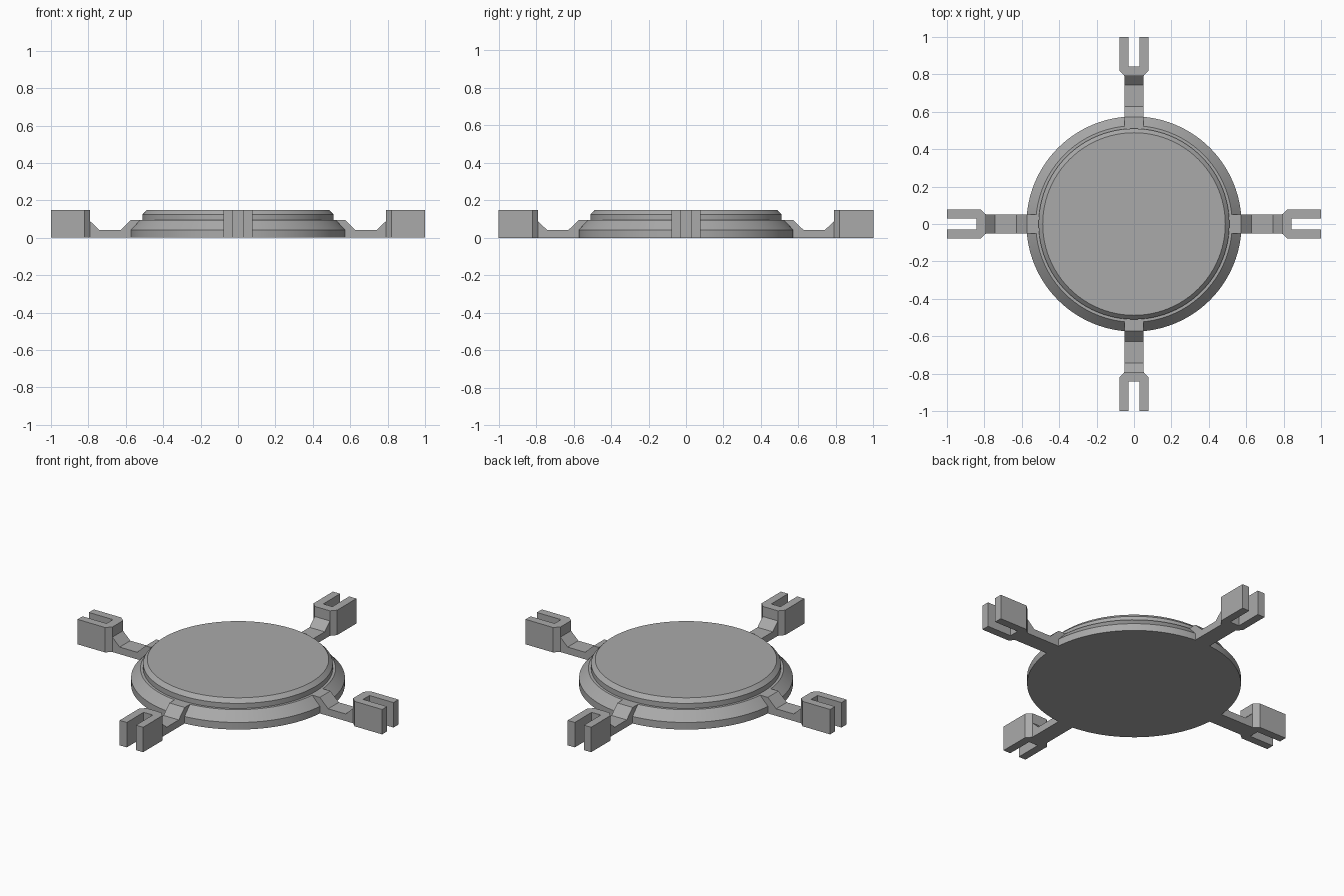
import bpy, bmesh, math
from mathutils import Matrix

if "Cube" in bpy.data.objects:
    bpy.data.objects.remove(bpy.data.objects["Cube"])

grey = bpy.data.materials.new("plain grey")
grey.diffuse_color = (0.4, 0.4, 0.4, 1)
grey.use_nodes = True
grey.node_tree.nodes["Principled BSDF"].inputs["Base Color"].default_value = grey.diffuse_color


def finish(bm, name):
    bmesh.ops.recalc_face_normals(bm, faces=bm.faces)
    mesh = bpy.data.meshes.new(name)
    bm.to_mesh(mesh)
    bm.free()
    mesh.materials.append(grey)
    ob = bpy.data.objects.new(name, mesh)
    bpy.context.collection.objects.link(ob)
    return ob


def prism(name, points, offset, depth, angle):
    """Extrude a polygon along depth, then turn it about the z axis."""
    bm = bmesh.new()
    face = bm.faces.new([bm.verts.new(p) for p in points])
    new = bmesh.ops.extrude_face_region(bm, geom=[face])["geom"]
    bmesh.ops.translate(bm, vec=depth, verts=[v for v in new if isinstance(v, bmesh.types.BMVert)])
    bmesh.ops.translate(bm, vec=offset, verts=bm.verts)
    bmesh.ops.transform(bm, matrix=Matrix.Rotation(angle, 4, 'Z'), verts=bm.verts)
    return finish(bm, name)


# Stepped round body: rings of (radius, height), capped top and bottom
SIDES = 96
profile = [(0.575, 0), (0.575, 0.042), (0.525, 0.095), (0.51, 0.095), (0.51, 0.125), (0.488, 0.148)]
bm = bmesh.new()
rings = [[bm.verts.new((r * math.cos(2 * math.pi * i / SIDES), r * math.sin(2 * math.pi * i / SIDES), z))
          for i in range(SIDES)] for r, z in profile]
for low, high in zip(rings, rings[1:]):
    for i in range(SIDES):
        j = (i + 1) % SIDES
        bm.faces.new((low[i], low[j], high[j], high[i]))
bm.faces.new(rings[0])
bm.faces.new(rings[-1])
body = finish(bm, "round_body")
bpy.context.view_layer.objects.active = body
body.select_set(True)
bpy.ops.object.shade_smooth_by_angle(angle=math.radians(20))

# Four cranked arms, each ending in a slotted fork
arm_side = [(0.57, 0), (0.79, 0), (0.79, 0.088), (0.742, 0.042), (0.627, 0.042),
            (0.572, 0.095), (0.52, 0.095), (0.57, 0.042)]
fork_half = [(0.79, 0.05), (0.82, 0.077), (1, 0.077), (1, 0.03), (0.842, 0.03)]
fork_plan = fork_half + [(x, -y) for x, y in reversed(fork_half)]
for k, side in enumerate(("right", "back", "left", "front")):
    angle = k * math.pi / 2
    prism(side + "_arm", [(x, 0, z) for x, z in arm_side], (0, -0.05, 0), (0, 0.1, 0), angle)
    prism(side + "_fork", [(x, y, 0) for x, y in fork_plan], (0, 0, 0), (0, 0, 0.148), angle)
